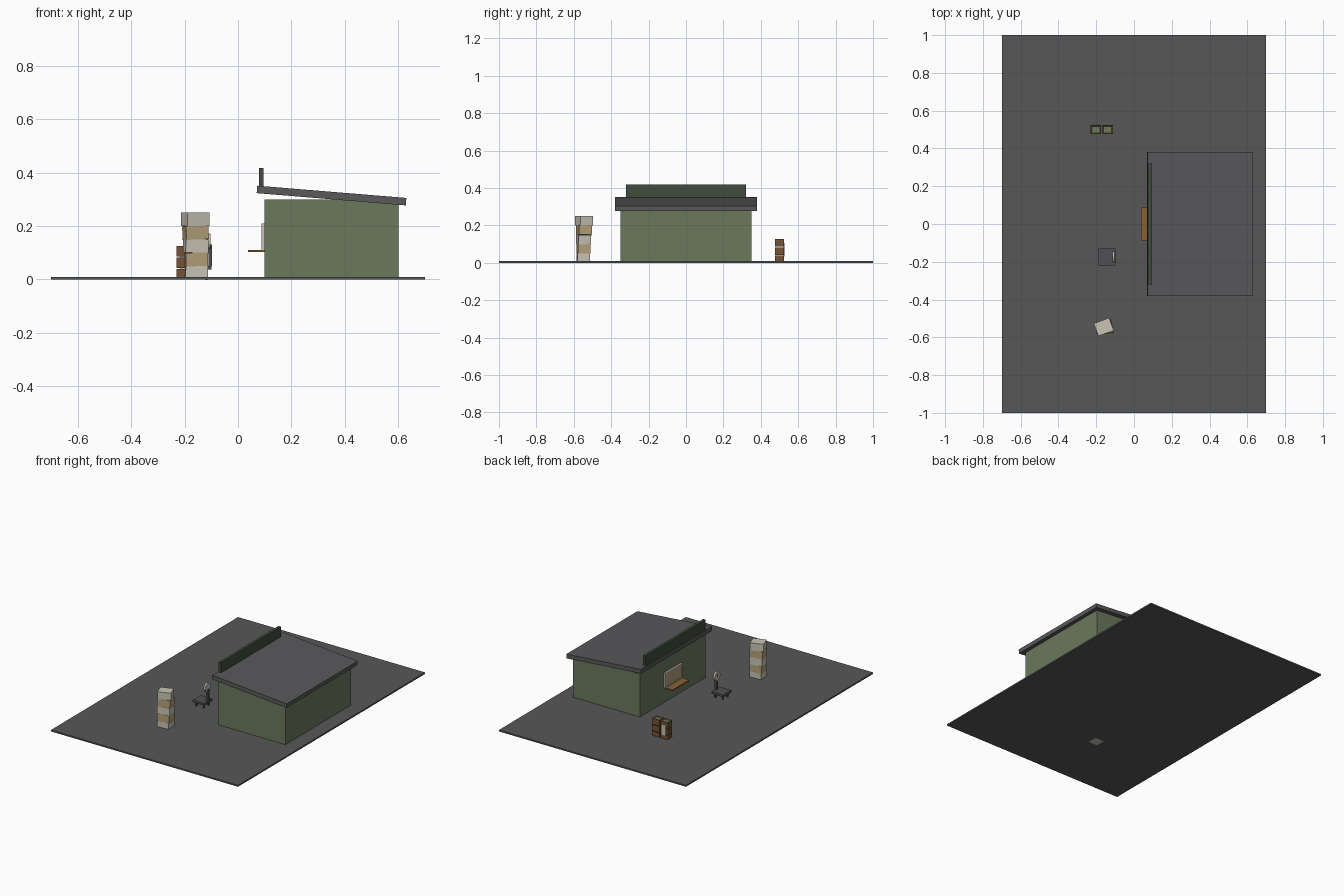
import bpy, bmesh
from math import radians, pi
from mathutils import Matrix, Euler

cube = bpy.data.objects.get("Cube")
if cube:
    bpy.data.objects.remove(cube, do_unlink=True)


def material(name, *rgb):
    m = bpy.data.materials.new(name)
    m.use_nodes = True
    m.diffuse_color = (*rgb, 1)
    m.node_tree.nodes["Principled BSDF"].inputs["Base Color"].default_value = (*rgb, 1)
    return m


asphalt = material("asphalt grey", .095, .095, .095)
roofing = material("roof grey", .10, .10, .105)
green = material("olive green", .147, .19, .107)
dark_green = material("dark green", .05, .075, .045)
cream = material("cream sacking", .58, .55, .46)
tan = material("tan sacking", .45, .35, .19)
brown = material("crate brown", .18, .085, .035)
orange = material("shelf brown", .25, .12, .035)
steel = material("dark steel", .08, .08, .085)


def finish(bm, name, mats):
    mesh = bpy.data.meshes.new(name)
    bm.to_mesh(mesh)
    bm.free()
    for m in mats:
        mesh.materials.append(m)
    obj = bpy.data.objects.new(name, mesh)
    bpy.context.collection.objects.link(obj)
    return obj


def box(name, centre, size, mat, rot=(0, 0, 0)):
    bm = bmesh.new()
    turn = Euler([radians(a) for a in rot]).to_matrix().to_4x4()
    bmesh.ops.create_cube(bm, size=1, matrix=turn @ Matrix.Diagonal((*size, 1)))
    obj = finish(bm, name, [mat])
    obj.location = centre
    return obj


def crate(name, centre, size):
    """Slatted box with a sunken green filling on top."""
    bm = bmesh.new()
    bmesh.ops.create_cube(bm, size=1, matrix=Matrix.Diagonal((*size, 1)))
    bm.normal_update()
    top = max(bm.faces, key=lambda f: f.normal.z)
    bmesh.ops.inset_individual(bm, faces=[top], thickness=.009, depth=-.005)
    top.material_index = 1
    finish(bm, name, [brown, green]).location = centre


# Ground slab and building
box("ground", (0, 0, .005), (1.4, 2, .01), asphalt)
box("building_walls", (.35, 0, .151), (.5, .7, .298), green)
box("roof", (.35, 0, .314), (.56, .76, .028), roofing, (0, 4.7, 0))
box("roof_sign", (.087, 0, .378), (.018, .64, .08), dark_green)

# Serving window with its frame and shelf
box("window_panel", (.096, 0, .16), (.01, .17, .09), tan)
for side in (-1, 1):
    box("window_side_frame", (.094, side * .087, .16), (.012, .008, .1), cream)
    box("window_cross_frame", (.094, 0, .16 + side * .046), (.012, .18, .008), cream)
box("window_shelf", (.07, 0, .106), (.064, .176, .008), orange)

# Leaning stack of sacks, alternating in colour
layers = [(.083, .066, 3, 1), (.083, .068, 6, -2), (.086, .068, 9, 2),
          (.086, .07, 12, -2), (.086, .071, 20, 0)]
for i, (w, d, turn, tilt) in enumerate(layers):
    box("sack", (-.156 - i * .001, -.549 + i * .001, .025 + i * .05), (w, d, .051),
        tan if i % 2 else cream, (0, tilt, turn))

# Two stacks of crates
for x in (-.202, -.140):
    for level in range(3):
        crate("crate", (x, .5, .02 + level * .043), (.056, .047, .04))
box("crate_label", (-.202, .525, .07), (.03, .005, .07), cream)

# Weighing scale
box("scale_platform", (-.143, -.175, .044), (.088, .088, .014), steel)
for x in (-.17, -.116):
    for y in (-.2, -.15):
        box("scale_foot", (x, y, .024), (.008, .008, .03), steel)
box("scale_column", (-.104, -.175, .09), (.012, .016, .08), steel)
bm = bmesh.new()
bmesh.ops.create_cone(bm, cap_ends=True, segments=16, radius1=.03, radius2=.03, depth=.012,
                      matrix=Matrix.Rotation(pi / 2, 4, 'Y'))
dial = finish(bm, "scale_dial", [cream])
dial.location = (-.108, -.175, .142)
box("dial_needle", (-.115, -.175, .15), (.004, .004, .024), steel, (25, 0, 0))
